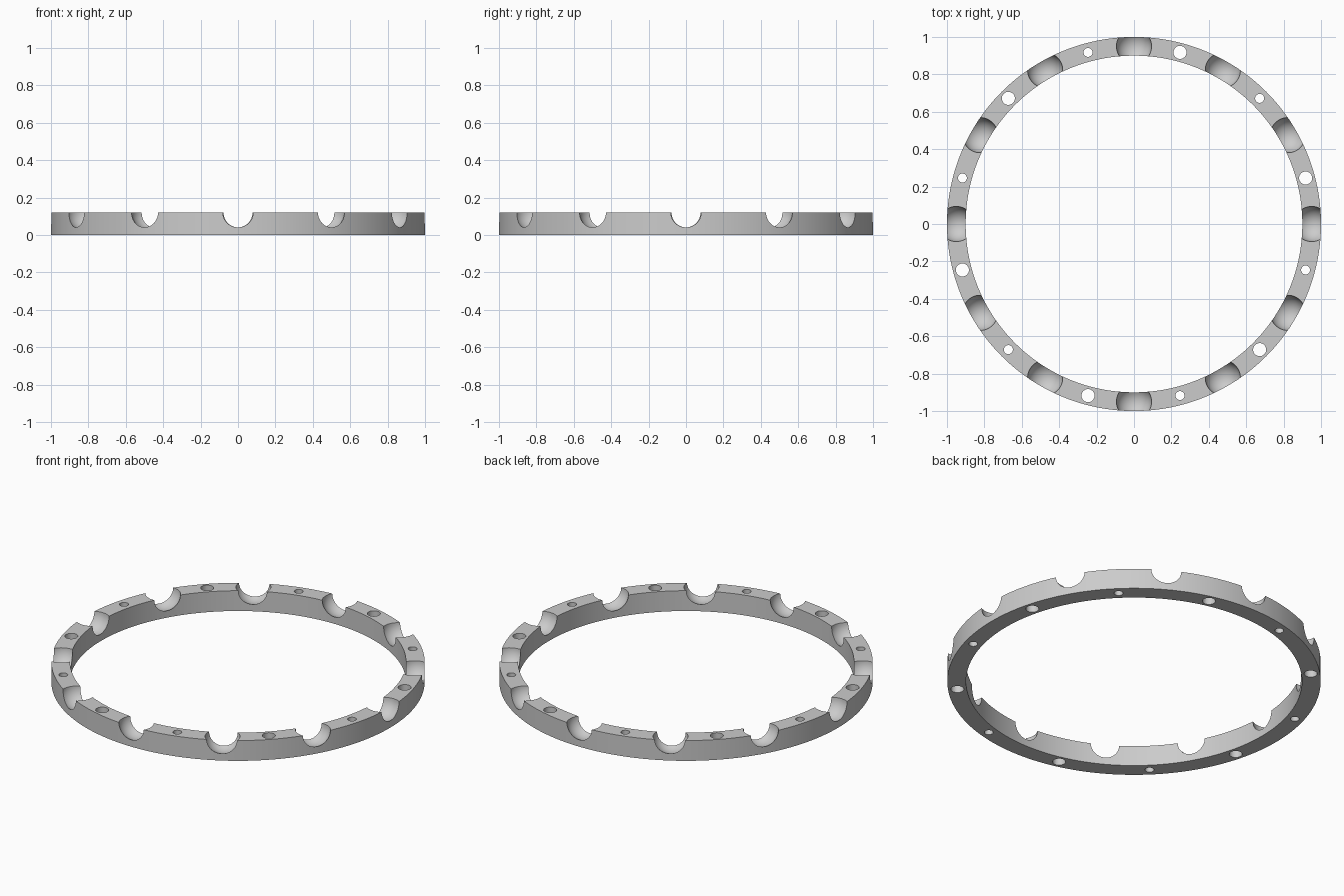
import bpy, bmesh, math
from mathutils import Matrix, Vector

if "Cube" in bpy.data.objects:
    bpy.data.objects.remove(bpy.data.objects["Cube"])

R_OUT, R_IN, HEIGHT, R_MID = 1.0, 0.9, 0.12, 0.95

metal = bpy.data.materials.new("plain_grey")
metal.diffuse_color = (0.6, 0.6, 0.6, 1)
metal.use_nodes = True
metal.node_tree.nodes["Principled BSDF"].inputs["Base Color"].default_value = metal.diffuse_color


def make_object(name, bm):
    bmesh.ops.recalc_face_normals(bm, faces=bm.faces)
    mesh = bpy.data.meshes.new(name)
    bm.to_mesh(mesh)
    bm.free()
    mesh.materials.append(metal)
    obj = bpy.data.objects.new(name, mesh)
    bpy.context.collection.objects.link(obj)
    return obj


def on_ring(degrees, z):
    a = math.radians(degrees)
    return Matrix.Translation((R_MID * math.cos(a), R_MID * math.sin(a), z)) @ Matrix.Rotation(a, 4, 'Z')


# Flat ring: rectangular section spun round the z axis
bm = bmesh.new()
corners = [bm.verts.new(p) for p in
           ((R_IN, 0, 0), (R_OUT, 0, 0), (R_OUT, 0, HEIGHT), (R_IN, 0, HEIGHT))]
edges = [bm.edges.new((corners[i], corners[(i + 1) % 4])) for i in range(4)]
bmesh.ops.spin(bm, geom=corners + edges, cent=(0, 0, 0), axis=(0, 0, 1),
               angle=math.tau, steps=192, use_merge=False)
bmesh.ops.remove_doubles(bm, verts=bm.verts, dist=1e-4)
ring = make_object("bearing_cage_ring", bm)

# Twelve ball pockets, open at the top
bm = bmesh.new()
for i in range(12):
    bmesh.ops.create_uvsphere(bm, u_segments=48, v_segments=24, radius=0.094,
                              matrix=on_ring(30 * i, HEIGHT + 0.0005))
pockets = make_object("ball_pocket_cutter", bm)

# Twelve through holes between the pockets, alternately large and small
bm = bmesh.new()
for i in range(12):
    radius = 0.035 if i % 2 == 0 else 0.024
    bmesh.ops.create_cone(bm, cap_ends=True, segments=32, radius1=radius, radius2=radius,
                          depth=0.4, matrix=on_ring(15 + 30 * i, HEIGHT / 2))
holes = make_object("rivet_hole_cutter", bm)

# Cut the ring, then drop the cutters
bpy.context.view_layer.objects.active = ring
ring.select_set(True)
for cutter in (pockets, holes):
    mod = ring.modifiers.new("cut", 'BOOLEAN')
    mod.operation, mod.solver, mod.object = 'DIFFERENCE', 'EXACT', cutter
    bpy.ops.object.modifier_apply(modifier=mod.name)
    bpy.data.objects.remove(cutter)

bpy.ops.object.shade_smooth_by_angle(angle=math.radians(30))
